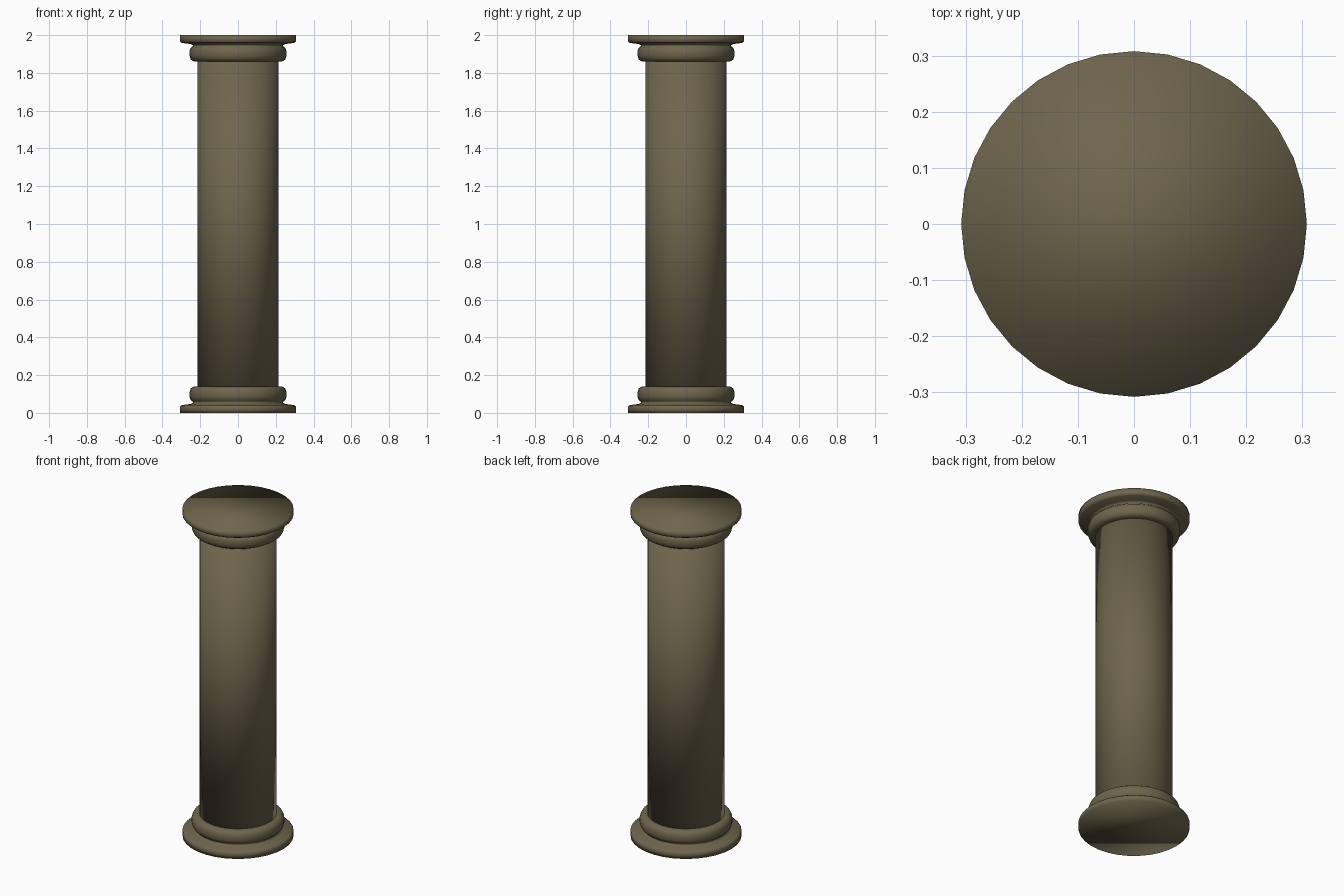
import bpy, bmesh, math

if "Cube" in bpy.data.objects:
    bpy.data.objects.remove(bpy.data.objects["Cube"])

SIDES = 32
stone = bpy.data.materials.new("olive_stone")
stone.diffuse_color = (0.156, 0.130, 0.073, 1)
stone.use_nodes = True
stone.node_tree.nodes["Principled BSDF"].inputs["Base Color"].default_value = stone.diffuse_color


def lathe(name, profile):
    """Revolve (radius, height) points around z and close both ends."""
    bm = bmesh.new()
    rings = []
    for r, z in profile:
        rings.append([bm.verts.new((r * math.cos(2 * math.pi * i / SIDES),
                                    r * math.sin(2 * math.pi * i / SIDES), z))
                      for i in range(SIDES)])
    for a, b in zip(rings, rings[1:]):
        for i in range(SIDES):
            j = (i + 1) % SIDES
            bm.faces.new((a[i], a[j], b[j], b[i]))
    bm.faces.new(rings[0][::-1])
    bm.faces.new(rings[-1])
    bmesh.ops.recalc_face_normals(bm, faces=bm.faces)
    for f in bm.faces:
        f.smooth = True
    mesh = bpy.data.meshes.new(name)
    bm.to_mesh(mesh)
    bm.free()
    mesh.materials.append(stone)
    obj = bpy.data.objects.new(name, mesh)
    bpy.context.collection.objects.link(obj)
    return obj


# Base moulding: flat disc, narrow neck, rounded ring
moulding = [(0.308, 0), (0.308, 0.033), (0.298, 0.041), (0.252, 0.047),
            (0.238, 0.054), (0.241, 0.061), (0.252, 0.07), (0.257, 0.085),
            (0.257, 0.11), (0.25, 0.129), (0.235, 0.139), (0.212, 0.14)]
lathe("base", moulding)

# Capital: the same moulding upside down
lathe("capital", [(r, 2 - z) for r, z in reversed(moulding)])

# Plain shaft
lathe("shaft", [(0.214, 0.13), (0.214, 1.87)])
